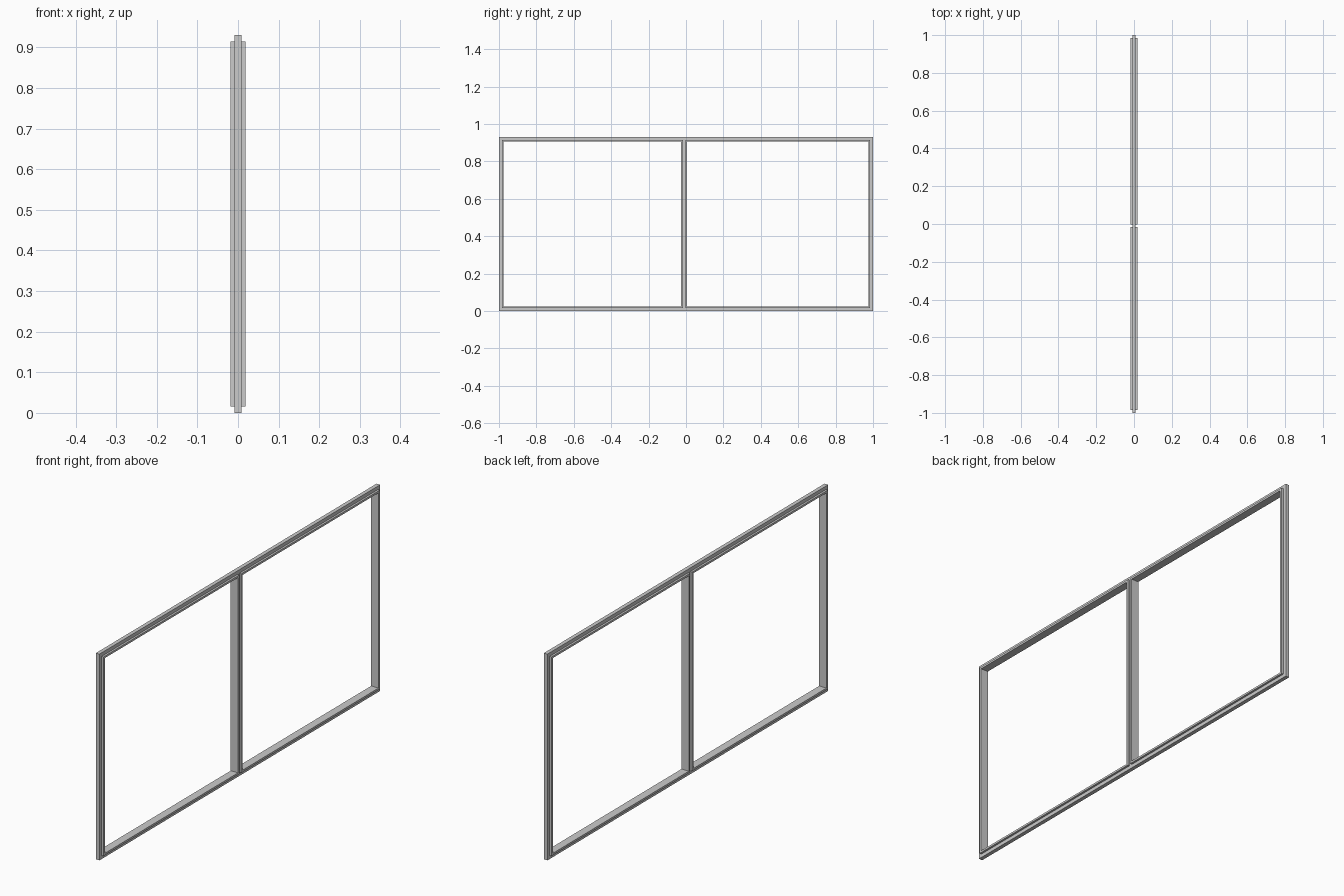
import bpy, bmesh

if "Cube" in bpy.data.objects:
    bpy.data.objects.remove(bpy.data.objects["Cube"])

H = 0.93          # frame height
MID = -0.01       # mullion centre line
STEP = 0.016      # width of the thin outer rim
GAP = 0.007       # half width of the thin strip on the mullion
LIP = 0.009       # width of the thick inner lip
THIN, THICK = 0.009, 0.0183

bm = bmesh.new()


def rect(y0, y1, z0, z1, x):
    return [bm.verts.new((x, y, z)) for y, z in
            ((y0, z0), (y1, z0), (y1, z1), (y0, z1))]


def panel(y0, y1, a, b, open_side):
    """Stepped section swept round one opening; a, b = rim widths at each side."""
    def loop(level, x):
        if level == 0:
            return rect(y0, y1, 0, H, x)
        e = LIP if level == 2 else 0
        return rect(y0 + a + e, y1 - b - e, STEP + e, H - STEP - e, x)

    section = [(0, -THIN), (1, -THIN), (1, -THICK), (2, -THICK),
               (2, THICK), (1, THICK), (1, THIN), (0, THIN)]
    loops = [loop(*p) for p in section]
    for k in range(len(loops)):
        p, q = loops[k], loops[(k + 1) % len(loops)]
        for i in range(4):
            # the two panels join at the mullion, so no wall there
            if k == len(loops) - 1 and i == open_side:
                continue
            j = (i + 1) % 4
            bm.faces.new((p[i], p[j], q[j], q[i]))


# Two openings sharing the mullion
panel(-1, MID, STEP, GAP, 1)
panel(MID, 1, GAP, STEP, 3)
bmesh.ops.remove_doubles(bm, verts=bm.verts, dist=1e-5)
bmesh.ops.recalc_face_normals(bm, faces=bm.faces)

mesh = bpy.data.meshes.new("window_frame")
bm.to_mesh(mesh)
bm.free()
frame = bpy.data.objects.new("window_frame", mesh)
bpy.context.collection.objects.link(frame)
